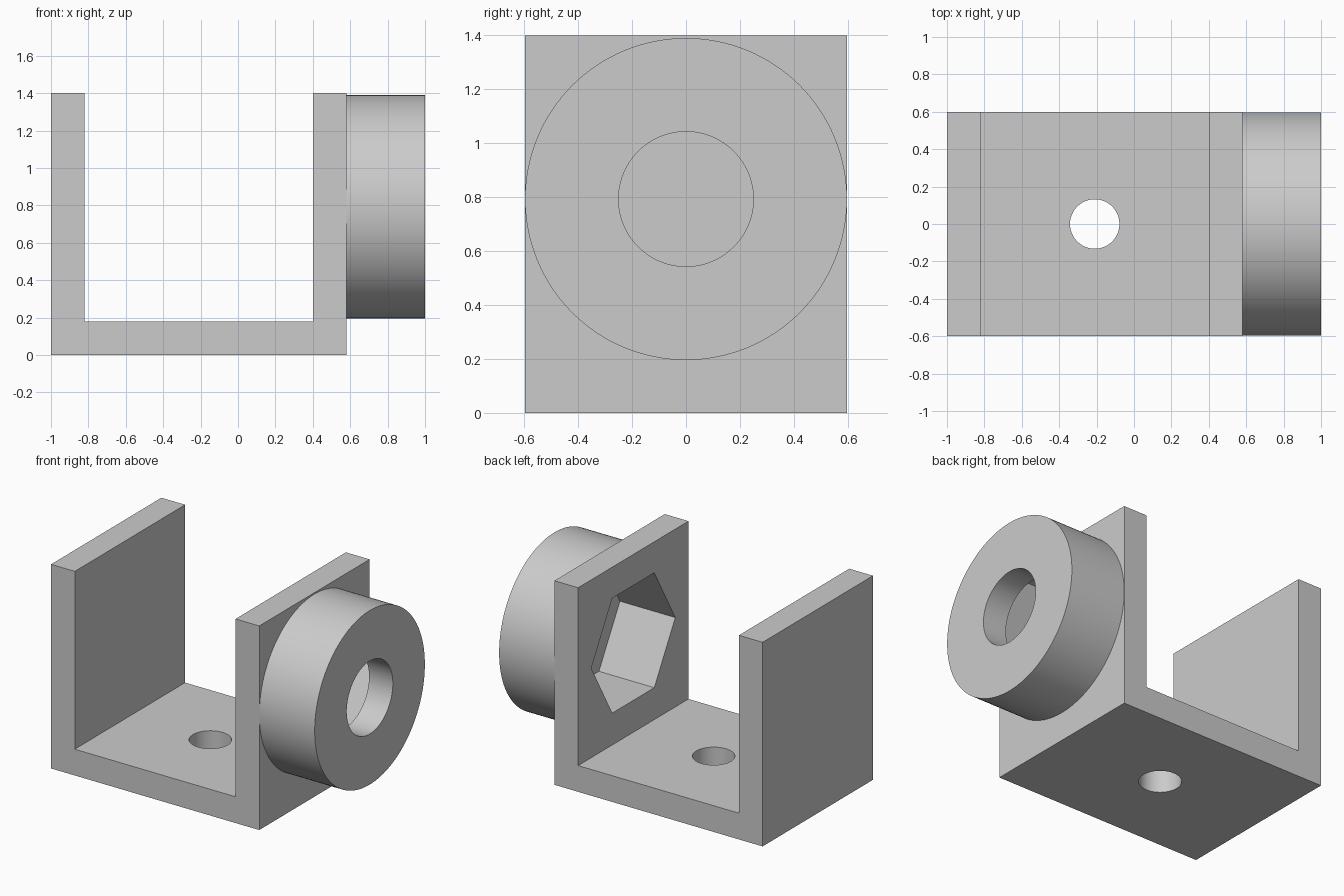
import bpy, bmesh, math
from mathutils import Matrix

default = bpy.data.objects.get("Cube")
if default:
    bpy.data.objects.remove(default, do_unlink=True)

HALF_Y = 0.598      # half depth of the bracket
WALL = 0.18         # thickness of every wall
AXIS_Z = 0.793      # height of the boss axis

grey = bpy.data.materials.new("plain_grey")
grey.use_nodes = True
colour = (0.6, 0.6, 0.6, 1)
grey.diffuse_color = colour
grey.node_tree.nodes["Principled BSDF"].inputs["Base Color"].default_value = colour


def add_object(name, bm):
    bmesh.ops.recalc_face_normals(bm, faces=bm.faces)
    mesh = bpy.data.meshes.new(name)
    bm.to_mesh(mesh)
    bm.free()
    mesh.materials.append(grey)
    obj = bpy.data.objects.new(name, mesh)
    bpy.context.collection.objects.link(obj)
    return obj


def prism(name, sides, radius, start, end, axis, centre):
    """Closed prism from start to end along the x or z axis."""
    bm = bmesh.new()
    bmesh.ops.create_cone(bm, cap_ends=True, segments=sides, radius1=radius,
                          radius2=radius, depth=end - start)
    bmesh.ops.translate(bm, verts=bm.verts, vec=(0, 0, (start + end) / 2))
    if axis == "x":
        bmesh.ops.rotate(bm, verts=bm.verts, matrix=Matrix.Rotation(math.pi / 2, 3, "Y"))
    bmesh.ops.translate(bm, verts=bm.verts, vec=centre)
    return add_object(name, bm)


def combine(target, tool, operation):
    """Apply a boolean and remove the tool."""
    mod = target.modifiers.new(operation.lower(), "BOOLEAN")
    mod.operation = operation
    mod.solver = "EXACT"
    mod.object = tool
    bpy.context.view_layer.objects.active = target
    bpy.ops.object.modifier_apply(modifier=mod.name)
    bpy.data.objects.remove(tool, do_unlink=True)


# U-shaped bracket: extruded profile
right, top = 0.58, 1.4
profile = [(-1, 0), (right, 0), (right, top), (right - WALL, top),
           (right - WALL, WALL), (WALL - 1, WALL), (WALL - 1, top), (-1, top)]
bm = bmesh.new()
face = bm.faces.new([bm.verts.new((x, -HALF_Y, z)) for x, z in profile])
extruded = bmesh.ops.extrude_face_region(bm, geom=[face])["geom"]
bmesh.ops.translate(bm, vec=(0, 2 * HALF_Y, 0),
                    verts=[v for v in extruded if isinstance(v, bmesh.types.BMVert)])
bracket = add_object("bracket_with_boss", bm)

# Round boss on the outer wall
axis_centre = (0, 0, AXIS_Z)
combine(bracket, prism("boss", 128, 0.597, 0.5, 1, "x", axis_centre), "UNION")

# Hexagonal pocket, shaft hole and base hole; hexagon corners point along y
pocket = prism("hex_pocket", 6, 0.455, 0.3, 1 - WALL, "x", axis_centre)
shaft = prism("shaft_hole", 96, 0.25, 0.7, 1.1, "x", axis_centre)
mount = prism("base_hole", 96, 0.132, -0.1, 0.3, "z", (-0.21, 0, 0))
for cutter in (pocket, shaft, mount):
    combine(bracket, cutter, "DIFFERENCE")

# Smooth round surfaces, crisp edges
bpy.ops.object.select_all(action="DESELECT")
bracket.select_set(True)
bpy.context.view_layer.objects.active = bracket
bpy.ops.object.shade_smooth_by_angle(angle=math.radians(30))
